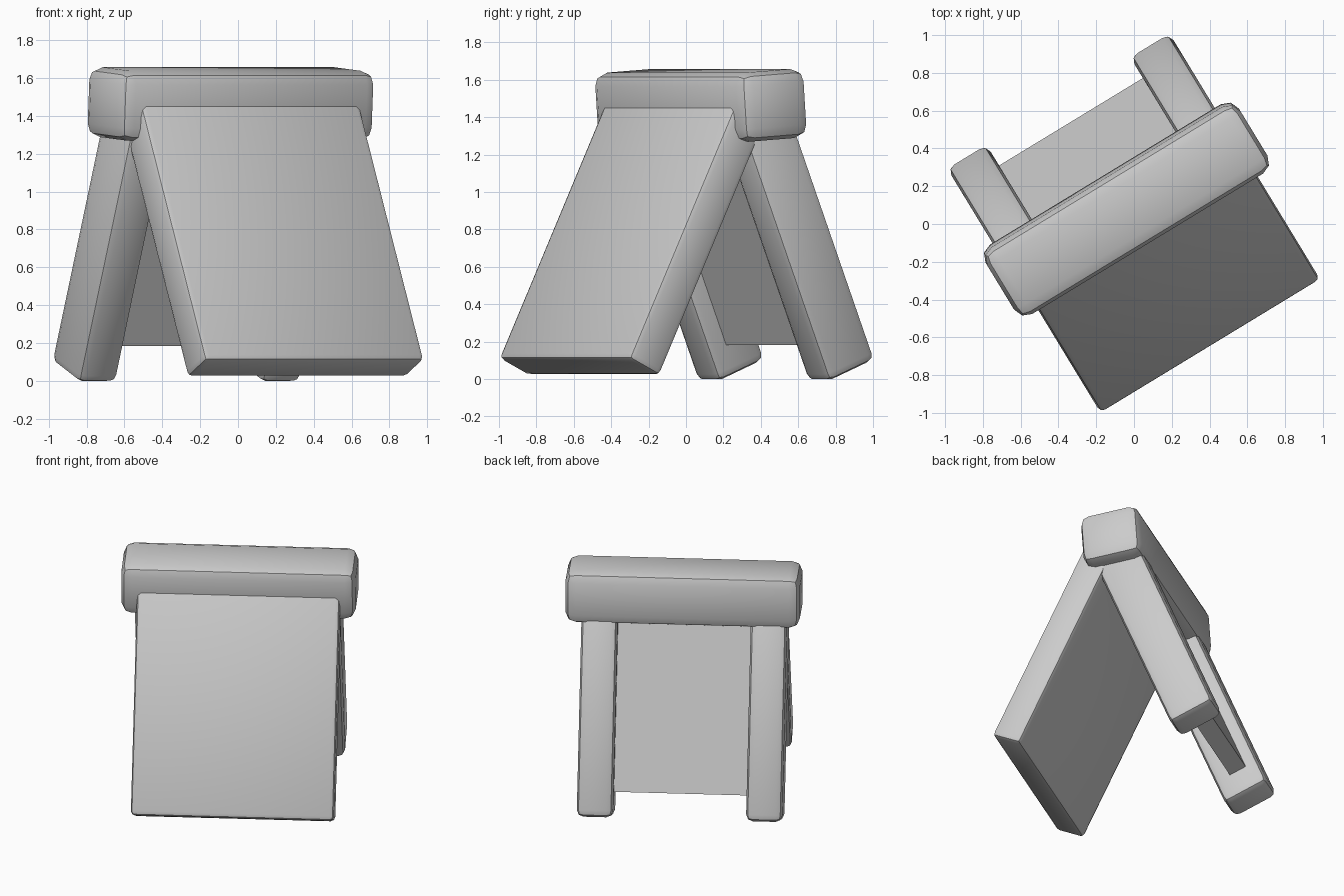
import bpy, math
from mathutils import Matrix, Vector

if "Cube" in bpy.data.objects:
    bpy.data.objects.remove(bpy.data.objects["Cube"])

# The whole frame is turned about z
TURN = Matrix.Rotation(math.radians(31.3), 4, 'Z')
parts = []


def block(name, size, centre, tilt, bevel=0.0, segments=2):
    """Box with rounded edges, tilted about the ridge direction."""
    bpy.ops.mesh.primitive_cube_add(size=1)
    ob = bpy.context.object
    ob.name = name
    ob.data.transform(Matrix.Diagonal((*size, 1)))
    if bevel:
        mod = ob.modifiers.new("Rounded", 'BEVEL')
        mod.width = bevel
        mod.segments = segments
        mod.limit_method = 'NONE'
        bpy.ops.object.modifier_apply(modifier=mod.name)
        bpy.ops.object.shade_smooth_by_angle(angle=math.radians(35))
    ob.data.transform(TURN @ Matrix.Translation(centre)
                      @ Matrix.Rotation(math.radians(tilt), 4, 'X'))
    parts.append(ob)
    return ob


def leaning(name, u, width, thick, length, foot, tilt, bevel):
    """Block whose foot centre (v, z) is given, leaning towards the ridge."""
    a = math.radians(tilt)
    v = foot[0] - math.sin(a) * length / 2
    z = foot[1] + math.cos(a) * length / 2
    return block(name, (width, thick, length), (u, v, z), tilt, bevel)


# Ridge beam
block("ridge_beam", (1.57, 0.415, 0.37), (0.007, 0.088, 1.47), 4, 0.07)

# Thick front board
leaning("front_board", 0.01, 1.36, 0.215, 1.54, (-0.675, 0.07), -26, 0.03)

# Pair of back legs
for side, u in (("left", -0.571), ("right", 0.563)):
    leaning("back_leg_" + side, u, 0.243, 0.32, 1.5, (0.632, 0.05), 22, 0.045)

# Thin board between the back legs
leaning("back_board", 0.0, 0.95, 0.12, 1.28, (0.58, 0.212), 22, 0)

# Rest the feet on the floor
low = min(v.co.z for ob in parts for v in ob.data.vertices)
for ob in parts:
    ob.data.transform(Matrix.Translation(Vector((0, 0, -low))))
